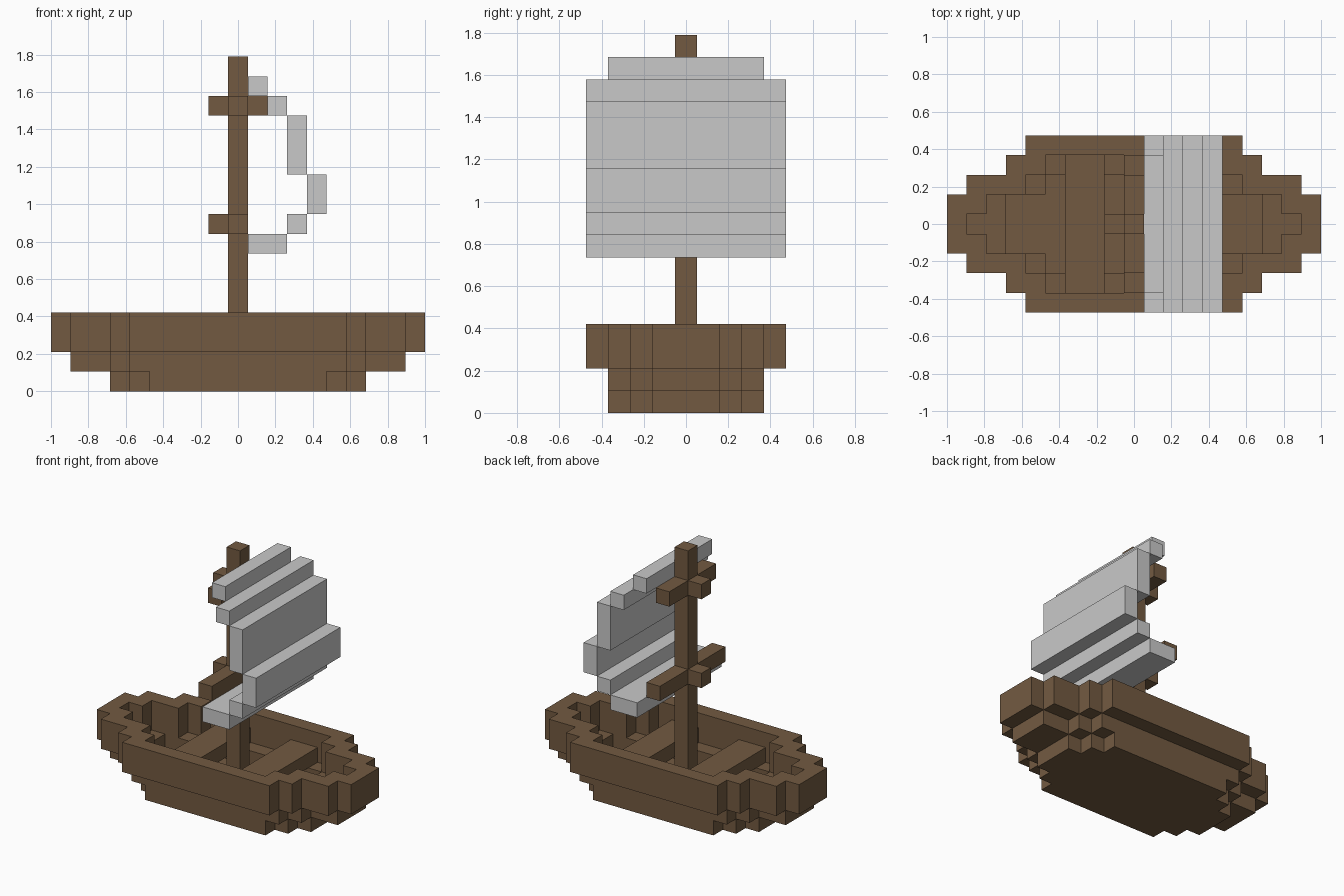
import bpy
import bmesh
from math import radians
from mathutils import Vector

cube = bpy.data.objects.get("Cube")
if cube:
    bpy.data.objects.remove(cube, do_unlink=True)

U = 2 / 19  # edge length of one building block


def material(name, rgb):
    m = bpy.data.materials.new(name)
    m.use_nodes = True
    m.diffuse_color = (*rgb, 1)
    m.node_tree.nodes["Principled BSDF"].inputs["Base Color"].default_value = (*rgb, 1)
    return m


wood = material("brown_wood", (0.171, 0.102, 0.053))
cloth = material("pale_grey_cloth", (0.584, 0.584, 0.584))


def block(xs, ys, zs):
    """Set of cells filling inclusive ranges on each axis."""
    return {(x, y, z)
            for x in range(xs[0], xs[1] + 1)
            for y in range(ys[0], ys[1] + 1)
            for z in range(zs[0], zs[1] + 1)}


def layer(half_lengths, zs):
    """Symmetric stepped slab; half_lengths run from the centre row outward."""
    cells = set()
    for j, h in enumerate(half_lengths):
        for y in (j, -j):
            cells |= block((-h, h), (y, y), zs)
    return cells


def build(name, cells, mat):
    """Skin the outside of a set of cells and merge its flat regions."""
    bm = bmesh.new()
    for c in cells:
        for axis in range(3):
            for side in (-1, 1):
                n = Vector((0, 0, 0))
                n[axis] = side
                if tuple(int(a + b) for a, b in zip(c, n)) in cells:
                    continue
                a, b = Vector((0, 0, 0)), Vector((0, 0, 0))
                a[(axis + 1) % 3] = 0.5
                b[(axis + 2) % 3] = 0.5 * side
                mid = Vector(c) + n / 2 + Vector((0, 0, 0.5))
                corners = (-a - b, a - b, a + b, b - a)
                bm.faces.new([bm.verts.new((mid + p) * U) for p in corners])
    bmesh.ops.remove_doubles(bm, verts=bm.verts[:], dist=0.001)
    bmesh.ops.dissolve_limit(bm, angle_limit=radians(1),
                             verts=bm.verts[:], edges=bm.edges[:])
    mesh = bpy.data.meshes.new(name)
    bm.to_mesh(mesh)
    bm.free()
    mesh.materials.append(mat)
    obj = bpy.data.objects.new(name, mesh)
    bpy.context.collection.objects.link(obj)
    return obj


# Hull: solid bottom, hollow middle layer, hollow two-block-high sides
hull = layer((6, 6, 5, 4), (0, 0))
hull |= layer((8, 8, 6, 5), (1, 1)) - layer((6, 6, 4), (1, 1))
hull |= layer((9, 9, 8, 6, 5), (2, 3)) - layer((8, 7, 5, 4), (2, 3))
build("hull", hull, wood)

# Benches spanning the hull fore and aft of the mast
build("left_bench", block((2, 3), (-3, 3), (2, 2)), wood)
build("right_bench", block((-3, -2), (-3, 3), (2, 2)), wood)

# Mast with two yards and their pegs
rig = block((0, 0), (0, 0), (1, 16))
rig |= block((0, 0), (-2, 2), (14, 14)) | block((-1, 1), (0, 0), (14, 14))
rig |= block((0, 0), (-3, 3), (8, 8)) | block((-1, 0), (0, 0), (8, 8))
build("mast_and_yards", rig, wood)

# Billowing sail, stepped outward from the mast
sail = block((1, 1), (-3, 3), (15, 15))
for xs, zs in (((2, 2), (14, 14)), ((3, 3), (11, 13)), ((4, 4), (9, 10)),
               ((3, 3), (8, 8)), ((1, 2), (7, 7))):
    sail |= block(xs, (-4, 4), zs)
build("sail", sail, cloth)
